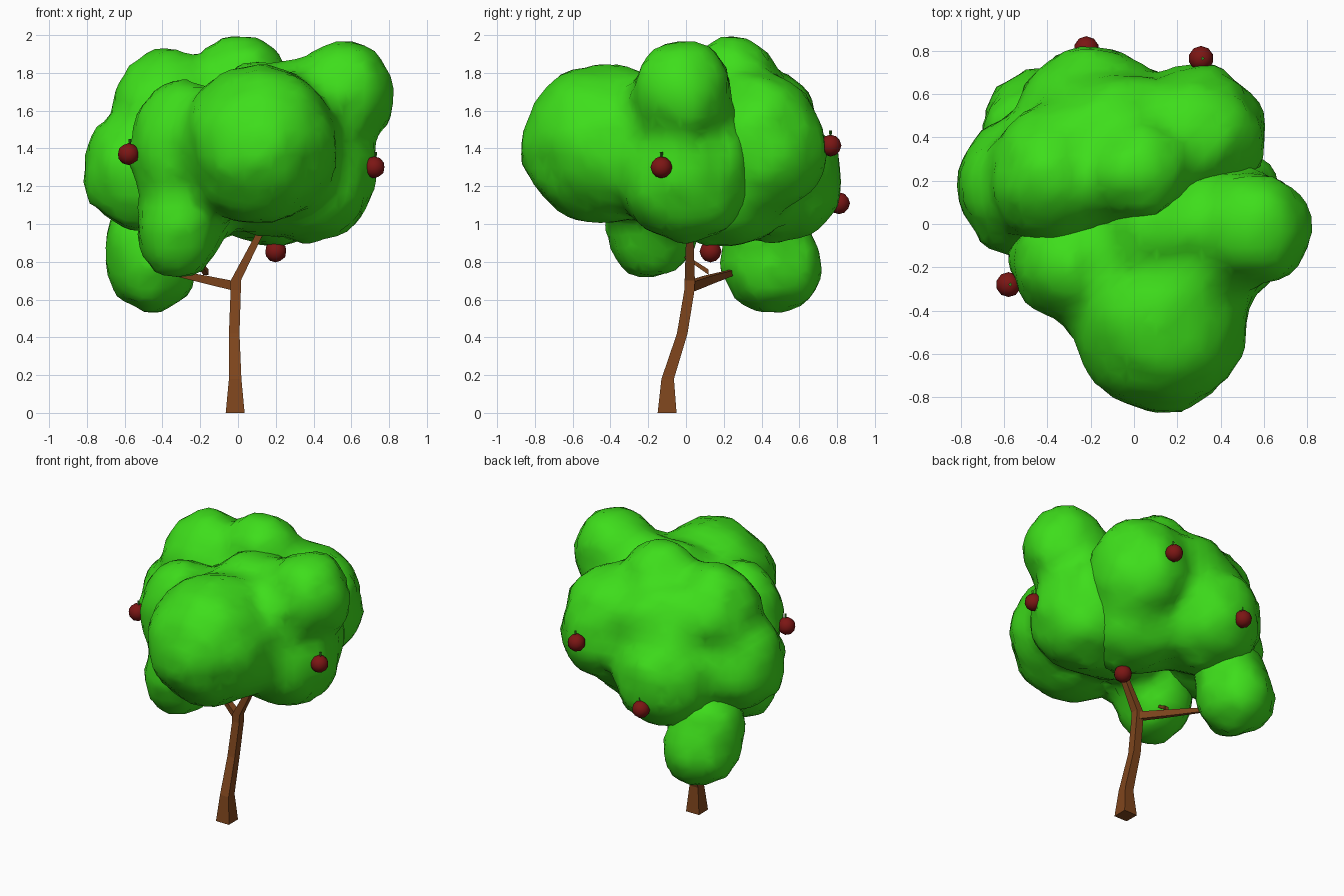
import bpy, bmesh
from mathutils import Matrix, Vector

if "Cube" in bpy.data.objects:
    bpy.data.objects.remove(bpy.data.objects["Cube"])


def material(name, rgb):
    m = bpy.data.materials.new(name)
    m.diffuse_color = (*rgb, 1)
    m.use_nodes = True
    m.node_tree.nodes["Principled BSDF"].inputs["Base Color"].default_value = m.diffuse_color
    return m


LEAF = material("leaf_green", (0.048, 0.73, 0.011))
BARK = material("bark_brown", (0.21, 0.06, 0.012))
RED = material("apple_red", (0.2, 0.008, 0.007))
STEM = material("stem_green", (0.03, 0.2, 0.01))


def make_object(name, bm, mat, smooth=False):
    bmesh.ops.recalc_face_normals(bm, faces=bm.faces[:])
    for f in bm.faces:
        f.smooth = smooth
    me = bpy.data.meshes.new(name)
    bm.to_mesh(me)
    bm.free()
    me.materials.append(mat)
    ob = bpy.data.objects.new(name, me)
    bpy.context.collection.objects.link(ob)
    return ob


def square_limb(name, path, u, v):
    """Loft square sections (x, y, z, half width) spanned by the axes u and v."""
    bm = bmesh.new()
    u, v = Vector(u), Vector(v)
    rings = []
    for x, y, z, h in path:
        rings.append([bm.verts.new(Vector((x, y, z)) + u * h * a + v * h * b)
                      for a, b in ((-1, -1), (1, -1), (1, 1), (-1, 1))])
    for r0, r1 in zip(rings, rings[1:]):
        for i in range(4):
            j = (i + 1) % 4
            bm.faces.new((r0[i], r0[j], r1[j], r1[i]))
    bm.faces.new(rings[0])
    bm.faces.new(rings[-1])
    return make_object(name, bm, BARK)


# Trunk and branches
X, Y, Z = (1, 0, 0), (0, 1, 0), (0, 0, 1)
square_limb("trunk", [(-0.015, -0.1, 0, 0.05), (-0.015, -0.097, 0.18, 0.033),
                      (-0.02, -0.02, 0.42, 0.028), (-0.012, 0.018, 0.65, 0.027),
                      (-0.012, 0.02, 0.7, 0.027), (0.1, 0.02, 0.92, 0.02),
                      (0.15, 0.02, 1.02, 0.016)], X, Y)
square_limb("side_branch", [(-0.01, 0.02, 0.67, 0.026), (-0.17, 0.12, 0.705, 0.022),
                            (-0.36, 0.25, 0.745, 0.014)], Y, Z)
square_limb("twig", [(-0.17, 0.12, 0.745, 0.014), (-0.2, 0.06, 0.785, 0.012),
                     (-0.22, -0.02, 0.84, 0.01)], X, Z)


# Foliage: overlapping balls fused into lumpy clumps
puff = bpy.data.textures.new("leaf_lumps", 'CLOUDS')
puff.noise_scale = 0.22


def clump(name, balls):
    bm = bmesh.new()
    for c, r in balls:
        mat = Matrix.LocRotScale(Vector(c), None, Vector(r))
        bmesh.ops.create_icosphere(bm, subdivisions=3, radius=1, matrix=mat)
    ob = make_object(name, bm, LEAF, True)
    rm = ob.modifiers.new("fuse", 'REMESH')
    rm.mode = 'VOXEL'
    rm.voxel_size = 0.07
    rm.use_smooth_shade = True
    sm = ob.modifiers.new("soften", 'SMOOTH')
    sm.factor = 0.5
    sm.iterations = 3
    d = ob.modifiers.new("lumps", 'DISPLACE')
    d.texture = puff
    d.strength = 0.07
    d.mid_level = 0.3


clump("front_foliage", [
    ((0.12, -0.43, 1.42), (0.4, 0.43, 0.41)),
    ((0.55, -0.02, 1.69), (0.27, 0.27, 0.27)),
    ((0.41, 0.0, 1.3), (0.31, 0.36, 0.4)),
    ((0.15, 0.0, 1.4), (0.4, 0.4, 0.46)),
    ((-0.29, -0.17, 1.4), (0.28, 0.28, 0.36)),
    ((-0.31, -0.18, 0.98), (0.23, 0.25, 0.26))])
clump("back_foliage", [
    ((0.02, 0.25, 1.73), (0.25, 0.24, 0.26)),
    ((-0.38, 0.22, 1.63), (0.28, 0.3, 0.28)),
    ((-0.5, 0.17, 1.28), (0.32, 0.32, 0.32)),
    ((-0.2, 0.46, 1.24), (0.34, 0.36, 0.34)),
    ((0.28, 0.4, 1.42), (0.32, 0.33, 0.38)),
    ((0.18, 0.2, 1.22), (0.34, 0.36, 0.34)),
    ((-0.1, 0.3, 1.55), (0.4, 0.38, 0.3))])
clump("low_foliage", [
    ((-0.45, 0.46, 0.79), (0.25, 0.26, 0.24)),
    ((-0.45, 0.42, 0.95), (0.25, 0.22, 0.2))])


# Apples with short stems
for i, c in enumerate([(-0.58, -0.28, 1.37), (0.72, -0.13, 1.3), (0.2, 0.13, 0.855),
                       (0.31, 0.765, 1.415), (-0.22, 0.81, 1.11)]):
    bm = bmesh.new()
    bmesh.ops.create_icosphere(bm, subdivisions=2, radius=0.058,
                               matrix=Matrix.Translation(c))
    make_object(f"apple_{i + 1}", bm, RED, True)
    bm = bmesh.new()
    bmesh.ops.create_cone(bm, cap_ends=True, segments=4, radius1=0.005, radius2=0.009,
                          depth=0.03, matrix=Matrix.Translation(Vector(c) + Vector((0.008, 0, 0.065))))
    make_object(f"apple_stem_{i + 1}", bm, STEM)
